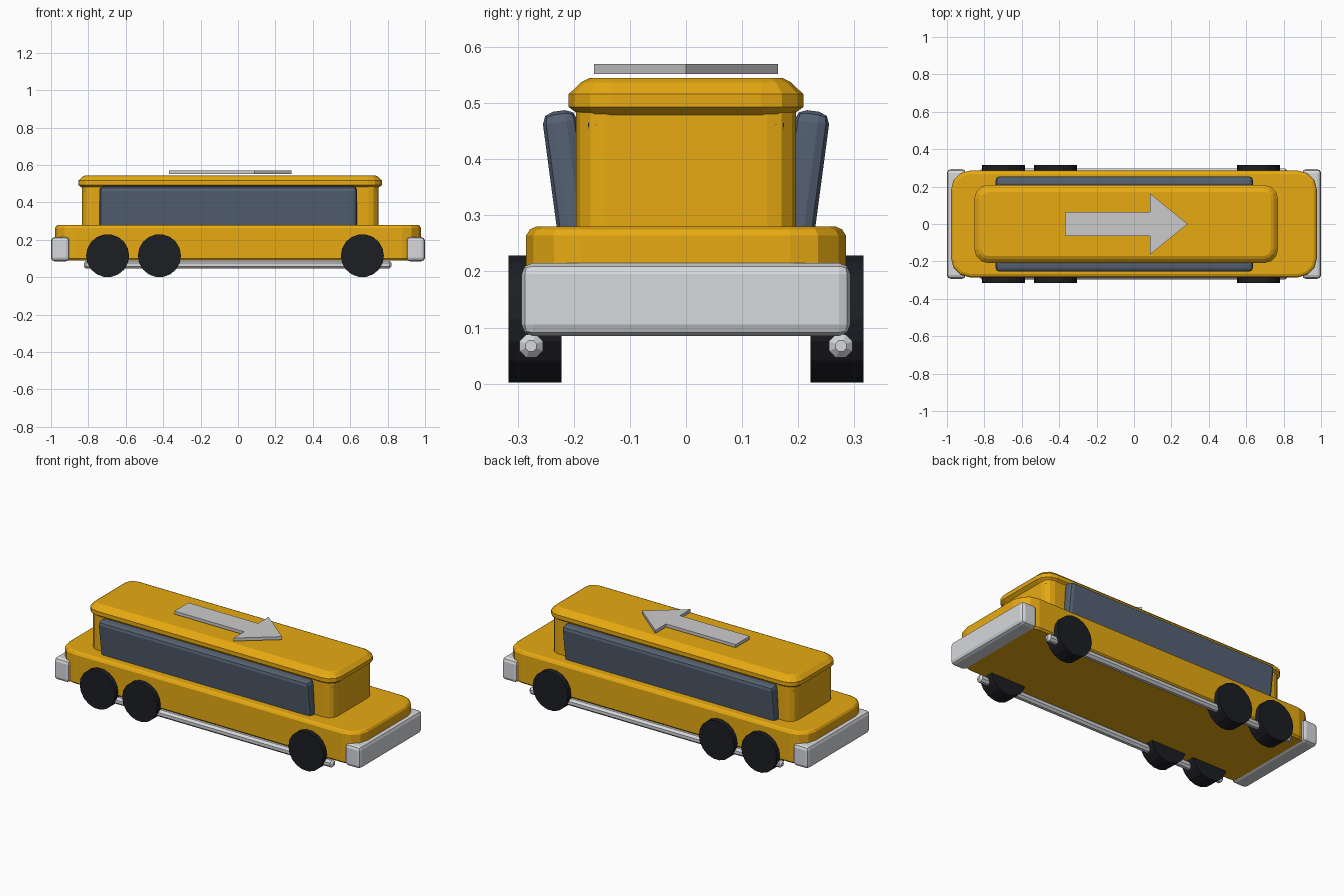
import bpy, bmesh, math
from mathutils import Matrix

if "Cube" in bpy.data.objects:
    bpy.data.objects.remove(bpy.data.objects["Cube"])


def material(name, rgb):
    m = bpy.data.materials.new(name)
    m.diffuse_color = (*rgb, 1)
    m.use_nodes = True
    m.node_tree.nodes["Principled BSDF"].inputs["Base Color"].default_value = m.diffuse_color
    return m


YELLOW = material("yellow", (0.80, 0.40, 0.006))
SLATE = material("slate", (0.09, 0.12, 0.17))
BLACK = material("black", (0.012, 0.013, 0.016))
SILVER = material("silver", (0.68, 0.69, 0.72))


def finish(name, bm, mat, bevel=0, segments=2):
    bmesh.ops.recalc_face_normals(bm, faces=bm.faces)
    me = bpy.data.meshes.new(name)
    bm.to_mesh(me)
    bm.free()
    ob = bpy.data.objects.new(name, me)
    bpy.context.collection.objects.link(ob)
    if mat:
        me.materials.append(mat)
    if bevel:
        mod = ob.modifiers.new("bevel", 'BEVEL')
        mod.width, mod.segments = bevel, segments
    return ob


def rounded_stack(name, cx, hx, hy, r, levels, mat, n=3):
    """Rounded-rectangle rings stacked in z; levels are (z, inset)."""
    bm = bmesh.new()
    rings = []
    for z, inset in levels:
        ring = []
        for q, (sx, sy) in enumerate([(1, 1), (-1, 1), (-1, -1), (1, -1)]):
            for i in range(n + 1):
                a = math.pi / 2 * (q + i / n)
                ring.append(bm.verts.new((cx + sx * (hx - r) + (r - inset) * math.cos(a),
                                          sy * (hy - r) + (r - inset) * math.sin(a), z)))
        rings.append(ring)
    for lo, hi in zip(rings, rings[1:]):
        for i in range(len(lo)):
            j = (i + 1) % len(lo)
            bm.faces.new((lo[i], lo[j], hi[j], hi[i]))
    bm.faces.new(rings[0][::-1])
    bm.faces.new(rings[-1])
    return finish(name, bm, mat)


def box(name, loc, size, mat, bevel=0, rot=Matrix()):
    bm = bmesh.new()
    bmesh.ops.create_cube(bm, size=1)
    bm.transform(rot @ Matrix.Diagonal((*size, 1)))
    ob = finish(name, bm, mat, bevel)
    ob.location = loc
    return ob


def cylinder(name, loc, r, depth, sides, axis, mat, bevel=0):
    bm = bmesh.new()
    bmesh.ops.create_cone(bm, cap_ends=True, segments=sides, radius1=r, radius2=r, depth=depth)
    bm.transform(Matrix.Rotation(math.pi / sides, 4, 'Z'))
    bm.transform(Matrix.Rotation(math.pi / 2, 4, axis))
    ob = finish(name, bm, mat)
    ob.location = loc
    if bevel:
        mod = ob.modifiers.new("bevel", 'BEVEL')
        mod.width, mod.segments, mod.angle_limit = bevel, 1, math.radians(60)
    return ob


# Lower body, cabin and overhanging roof
rounded_stack("lower_body", 0, 0.978, 0.285, 0.1,
              [(0.09, 0.01), (0.1, 0), (0.264, 0), (0.275, 0.007), (0.28, 0.018)], YELLOW)
rounded_stack("cabin", -0.041, 0.792, 0.196, 0.052, [(0.25, 0), (0.5, 0)], YELLOW)
rounded_stack("roof", -0.042, 0.812, 0.209, 0.075,
              [(0.478, 0.02), (0.493, 0), (0.516, 0), (0.537, 0.022), (0.545, 0.038)], YELLOW)

# Side windows leaning outward, windscreens mostly sunk in the cabin
tilt = math.radians(7.6)
for s, side in ((-1, "right"), (1, "left")):
    box("side_window_" + side, (-0.052, s * 0.211, 0.367), (1.375, 0.062, 0.24), SLATE, 0.02,
        Matrix.Rotation(-s * tilt, 4, 'X'))
for s, end in ((-1, "rear"), (1, "front")):
    box("windscreen_" + end, (-0.041 + s * 0.744, 0, 0.367), (0.062, 0.36, 0.24), SLATE, 0.02,
        Matrix.Rotation(s * tilt, 4, 'Y'))
    # Bumpers
    box("bumper_" + end, (s * 0.95, 0, 0.15), (0.1, 0.586, 0.13), SILVER, 0.02)

# Wheels and low side rails
for s, side in ((-1, "right"), (1, "left")):
    for i, x in enumerate((-0.697, -0.42, 0.665)):
        cylinder(f"wheel_{side}_{i + 1}", (x, s * 0.269, 0.115), 0.115, 0.094, 18, 'X', BLACK)
    cylinder("side_rail_" + side, (-0.002, s * 0.276, 0.067), 0.0225, 1.645, 8, 'Y', SILVER, 0.011)

# Direction arrow above the roof
bm = bmesh.new()
outline = [(-0.37, -0.065), (0.085, -0.065), (0.085, -0.164), (0.287, 0),
           (0.085, 0.164), (0.085, 0.065), (-0.37, 0.065)]
face = bm.faces.new([bm.verts.new((x, y, 0.552)) for x, y in outline])
top = bmesh.ops.extrude_face_region(bm, geom=[face])["geom"]
bmesh.ops.translate(bm, verts=[g for g in top if isinstance(g, bmesh.types.BMVert)], vec=(0, 0, 0.018))
finish("roof_arrow", bm, None)
